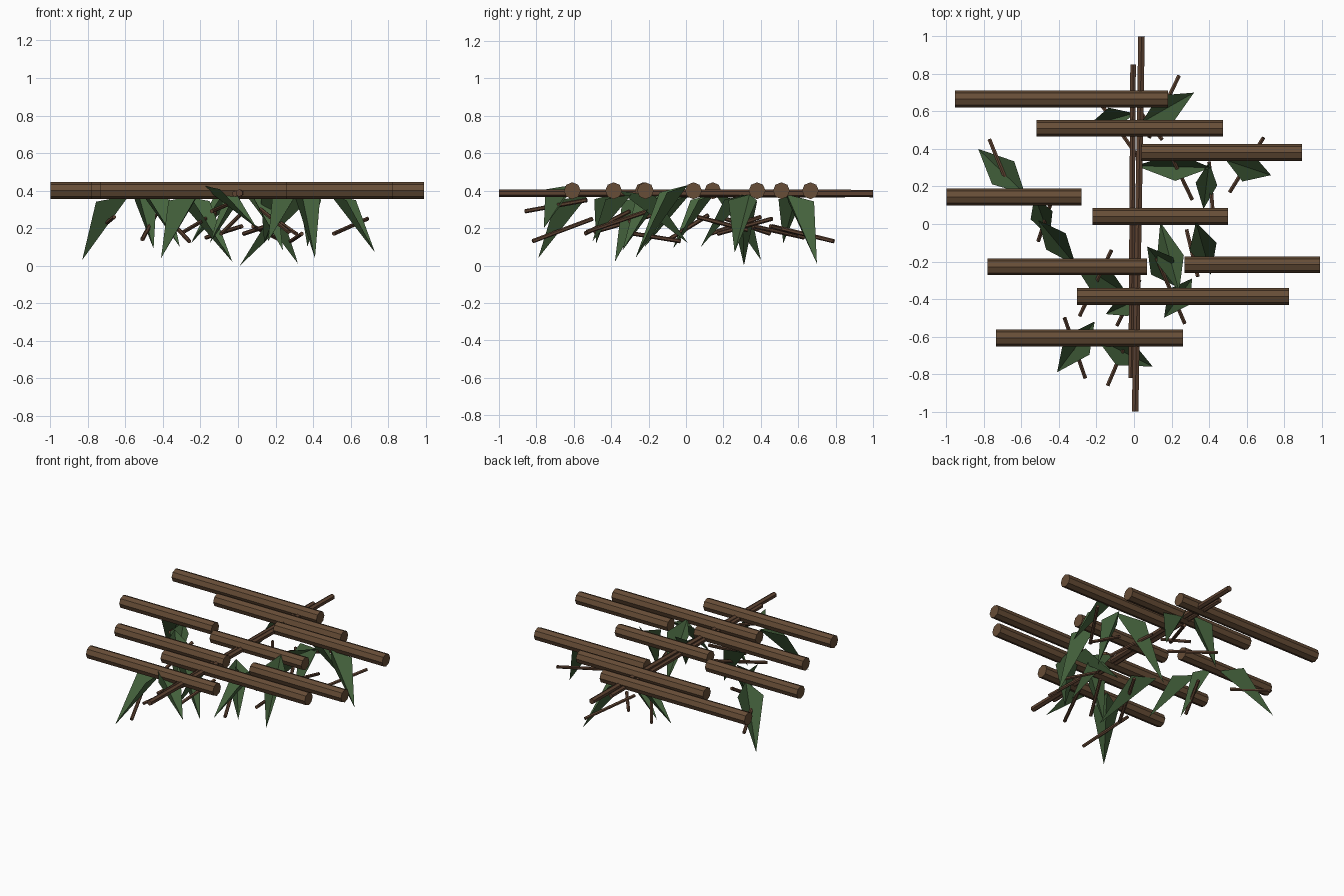
import bpy
from mathutils import Vector


def material(name, rgb):
    m = bpy.data.materials.new(name)
    m.diffuse_color = (*rgb, 1)
    return m


LOG = material("log brown", (0.135, 0.075, 0.038))
TWIG = material("twig brown", (0.110, 0.055, 0.031))
LEAF = material("leaf green", (0.060, 0.125, 0.047))


def rod(name, a, b, r, sides, mat):
    """Flat-sided cylinder between two points."""
    a, b = Vector(a), Vector(b)
    d = b - a
    bpy.ops.mesh.primitive_cylinder_add(vertices=sides, radius=r, depth=d.length,
                                        location=(a + b) / 2)
    o = bpy.context.object
    o.rotation_euler = d.to_track_quat('Z', 'Y').to_euler()
    o.name = name
    o.data.materials.append(mat)


def leaf(name, base, tip, half):
    """Drooping kite-shaped leaf, folded into a trough along its straight midrib."""
    base, tip = Vector(base), Vector(tip)
    d = tip - base
    side = Vector((-d.y, d.x, 0)).normalized() * half
    mid = base + Vector((d.x * 0.47, d.y * 0.47, d.z * 0.10))
    me = bpy.data.meshes.new(name)
    me.from_pydata([base, mid + side, tip, mid - side], [], [(0, 2, 1), (0, 3, 2)])
    me.materials.append(LEAF)
    o = bpy.data.objects.new(name, me)
    bpy.context.collection.objects.link(o)


# Cross logs: y, left end, right end
logs = [(0.665, -0.955, 0.18), (0.51, -0.52, 0.475), (0.38, 0.04, 0.895),
        (0.143, -1.0, -0.28), (0.04, -0.22, 0.50), (-0.228, -0.78, 0.07),
        (-0.217, 0.27, 0.99), (-0.387, -0.305, 0.825), (-0.608, -0.735, 0.26)]
for i, (y, x0, x1) in enumerate(logs):
    rod(f"cross_log_{i + 1}", (x0, y, 0.40), (x1, y, 0.40), 0.045, 8, LOG)

# Two long poles running front to back
rod("long_pole", (0.04, 1.0, 0.385), (0.006, -1.0, 0.387), 0.02, 6, TWIG)
rod("short_pole", (-0.005, 0.85, 0.38), (-0.015, -0.82, 0.383), 0.017, 6, TWIG)

# Hanging leaves: base, tip, half width
leaves = [((0.04, 0.54, 0.38), (0.32, 0.70, 0.01), 0.08),
          ((0.0, 0.59, 0.38), (-0.25, 0.52, 0.12), 0.065),
          ((0.41, 0.30, 0.38), (0.01, 0.31, 0.0), 0.075),
          ((0.49, 0.34, 0.38), (0.73, 0.26, 0.07), 0.08),
          ((0.40, 0.33, 0.38), (0.37, 0.08, 0.10), 0.058),
          ((-0.58, 0.16, 0.375), (-0.83, 0.40, 0.03), 0.085),
          ((-0.53, 0.15, 0.38), (-0.45, -0.07, 0.09), 0.062),
          ((-0.51, 0.02, 0.38), (-0.31, -0.22, 0.10), 0.068),
          ((-0.34, -0.18, 0.38), (-0.03, -0.38, 0.02), 0.08),
          ((0.24, -0.36, 0.40), (0.14, 0.01, 0.12), 0.075),
          ((0.33, 0.01, 0.43), (0.41, -0.27, 0.04), 0.075),
          ((0.31, -0.29, 0.38), (0.16, -0.50, 0.13), 0.07),
          ((-0.21, -0.52, 0.38), (-0.41, -0.79, 0.04), 0.083),
          ((-0.20, -0.61, 0.43), (0.10, -0.76, 0.20), 0.08),
          ((0.03, -0.40, 0.38), (-0.15, -0.48, 0.12), 0.058),
          ((0.07, -0.12, 0.38), (0.24, -0.34, 0.08), 0.075)]
for i, (b, t, h) in enumerate(leaves):
    leaf(f"hanging_leaf_{i + 1}", b, t, h)

# Thin twigs among the leaves
twigs = [((-0.77, 0.45, 0.17), (-0.66, 0.18, 0.26)),
         ((0.24, 0.79, 0.13), (0.08, 0.46, 0.21)),
         ((0.69, 0.46, 0.25), (0.51, 0.17, 0.17)),
         ((0.31, 0.13, 0.17), (0.18, 0.40, 0.26)),
         ((-0.37, -0.50, 0.25), (-0.26, -0.82, 0.13)),
         ((-0.14, -0.86, 0.29), (0.0, -0.53, 0.35)),
         ((-0.51, -0.09, 0.14), (-0.44, 0.12, 0.27)),
         ((-0.29, -0.49, 0.18), (-0.12, -0.14, 0.28)),
         ((-0.09, -0.54, 0.17), (0.03, -0.30, 0.29)),
         ((0.27, -0.53, 0.18), (0.12, -0.18, 0.30)),
         ((0.34, -0.28, 0.17), (0.28, -0.03, 0.13)),
         ((-0.17, 0.63, 0.15), (0.02, 0.36, 0.21)),
         ((0.40, 0.33, 0.19), (0.42, 0.06, 0.26)),
         ((0.15, 0.45, 0.21), (0.03, 0.60, 0.17))]
for i, (a, b) in enumerate(twigs):
    rod(f"twig_{i + 1}", a, b, 0.0115, 6, TWIG)
